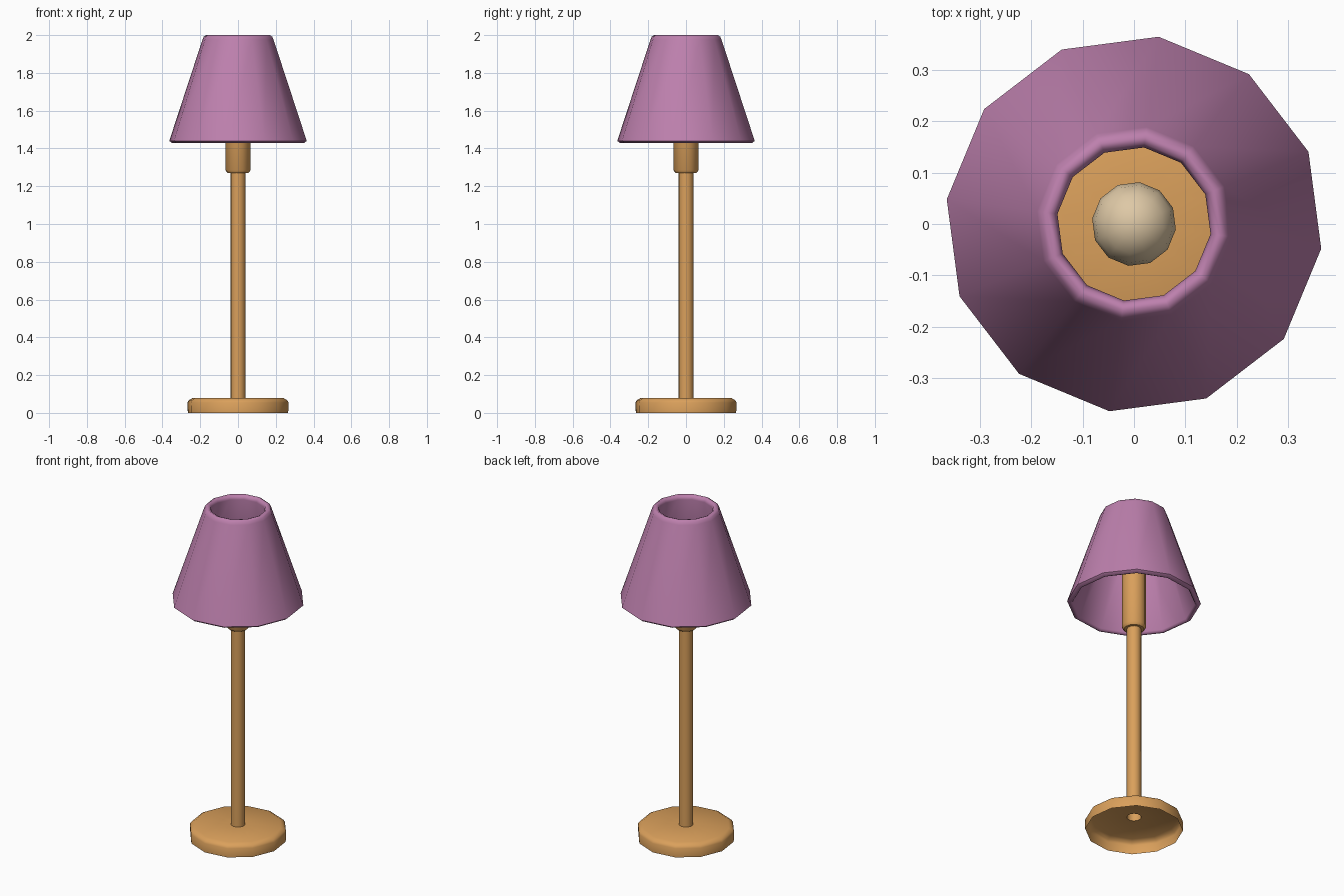
import bpy, bmesh, math

if "Cube" in bpy.data.objects:
    bpy.data.objects.remove(bpy.data.objects["Cube"])

SIDES = 12
OFFSET = math.radians(22.5)


def material(name, rgb):
    m = bpy.data.materials.new(name)
    m.diffuse_color = (*rgb, 1.0)
    m.use_nodes = True
    m.node_tree.nodes["Principled BSDF"].inputs["Base Color"].default_value = m.diffuse_color
    return m


wood = material("warm wood", (0.70, 0.35, 0.105))
fabric = material("mauve fabric", (0.51, 0.216, 0.42))
glass = material("cream glass", (0.73, 0.58, 0.38))


def lathe(name, profile, mat, closed=False, angle=40):
    """Spin a (radius, height) profile into a twelve-sided part."""
    bm = bmesh.new()
    rings = []
    for r, z in profile:
        if r == 0:
            rings.append([bm.verts.new((0, 0, z))] * SIDES)
        else:
            rings.append([bm.verts.new((r * math.cos(OFFSET + math.tau * i / SIDES),
                                        r * math.sin(OFFSET + math.tau * i / SIDES), z))
                          for i in range(SIDES)])
    pairs = list(zip(rings, rings[1:]))
    if closed:
        pairs.append((rings[-1], rings[0]))
    for a, b in pairs:
        for i in range(SIDES):
            j = (i + 1) % SIDES
            corners = list(dict.fromkeys((a[i], a[j], b[j], b[i])))
            bm.faces.new(corners)
    mesh = bpy.data.meshes.new(name)
    bm.to_mesh(mesh)
    bm.free()
    mesh.materials.append(mat)
    obj = bpy.data.objects.new(name, mesh)
    bpy.context.collection.objects.link(obj)
    bpy.ops.object.select_all(action='DESELECT')
    obj.select_set(True)
    bpy.context.view_layer.objects.active = obj
    bpy.ops.object.shade_smooth_by_angle(angle=math.radians(angle))
    return obj


# Hollow base, open underneath, flowing into the pole and socket
lathe("stand", [(0.268, 0.0), (0.27, 0.055), (0.262, 0.068), (0.24, 0.08),
                (0.04, 0.08), (0.04, 1.27), (0.056, 1.27), (0.067, 1.285),
                (0.067, 1.64), (0.0, 1.64)], wood)

# Round bulb on top of the socket
R, CZ = 0.082, 1.70
bulb = [(R * math.sin(math.pi * k / 8), CZ - R * math.cos(math.pi * k / 8))
        for k in range(1, 8)]
lathe("bulb", [(0.0, CZ - R)] + bulb + [(0.0, CZ + R)], glass)

# Tapered shade with wall thickness and softened rims
lathe("shade", [(0.352, 1.428), (0.367, 1.44), (0.19, 1.975), (0.183, 1.992),
                (0.17, 2.0), (0.157, 1.995), (0.15, 1.975), (0.335, 1.44),
                (0.341, 1.43)], fabric, closed=True, angle=60)
